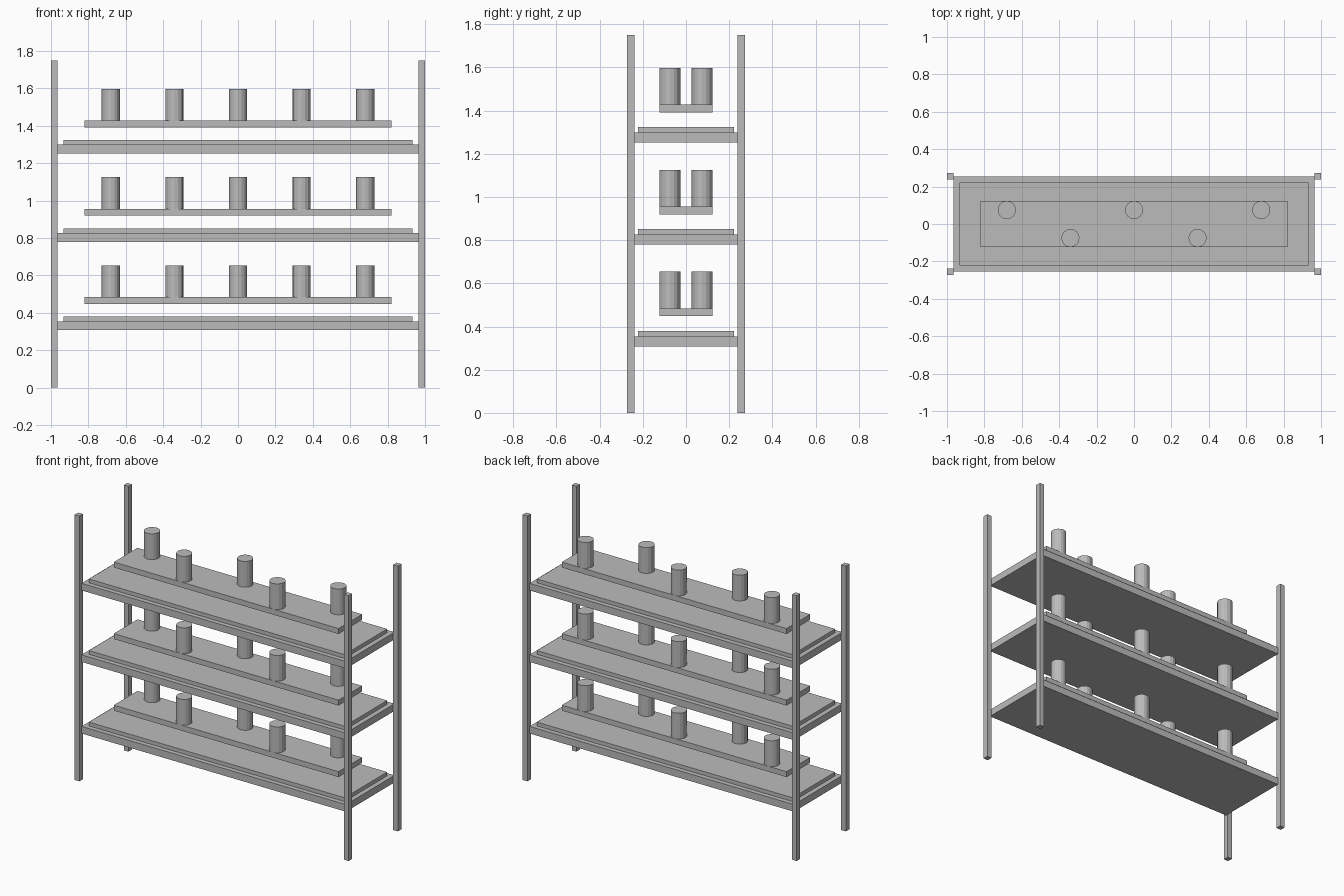
import bpy

cube = bpy.data.objects.get("Cube")
if cube:
    bpy.data.objects.remove(cube, do_unlink=True)

GREY = (0.5, 0.5, 0.5, 1.0)
metal = bpy.data.materials.new("plain grey")
metal.use_nodes = True
metal.diffuse_color = GREY
metal.node_tree.nodes["Principled BSDF"].inputs["Base Color"].default_value = GREY


def finish(name):
    obj = bpy.context.object
    obj.name = name
    obj.data.materials.append(metal)
    return obj


def box(name, x, y, z, width, depth, height):
    """Box whose underside is centred on (x, y, z)."""
    bpy.ops.mesh.primitive_cube_add(size=1, location=(x, y, z + height / 2))
    obj = finish(name)
    obj.scale = (width, depth, height)
    bpy.ops.object.transform_apply(location=False, rotation=False, scale=True)


def can(name, x, y, z, radius, height):
    bpy.ops.mesh.primitive_cylinder_add(
        vertices=16, radius=radius, depth=height, location=(x, y, z + height / 2))
    finish(name)


# Corner posts
for x_name, sx in (("right", -1), ("left", 1)):
    for y_name, sy in (("front", -1), ("back", 1)):
        box(f"{y_name}_{x_name}_post", sx * 0.983, sy * 0.256, 0, 0.034, 0.036, 1.75)

# Three tiers: shelf, liner, raised board and staggered cans
for tier, name in enumerate(("lower", "middle", "upper")):
    z = 0.308 + tier * 0.472
    box(f"{name}_shelf", 0, 0, z, 1.93, 0.506, 0.047)
    box(f"{name}_liner", 0, 0, z + 0.047, 1.866, 0.444, 0.025)
    box(f"{name}_board", 0, 0, z + 0.14, 1.64, 0.246, 0.036)
    for i in range(5):
        y = 0.075 if i % 2 == 0 else -0.075
        can(f"{name}_can_{i + 1}", (i - 2) * 0.34, y, z + 0.176, 0.0485, 0.17)
